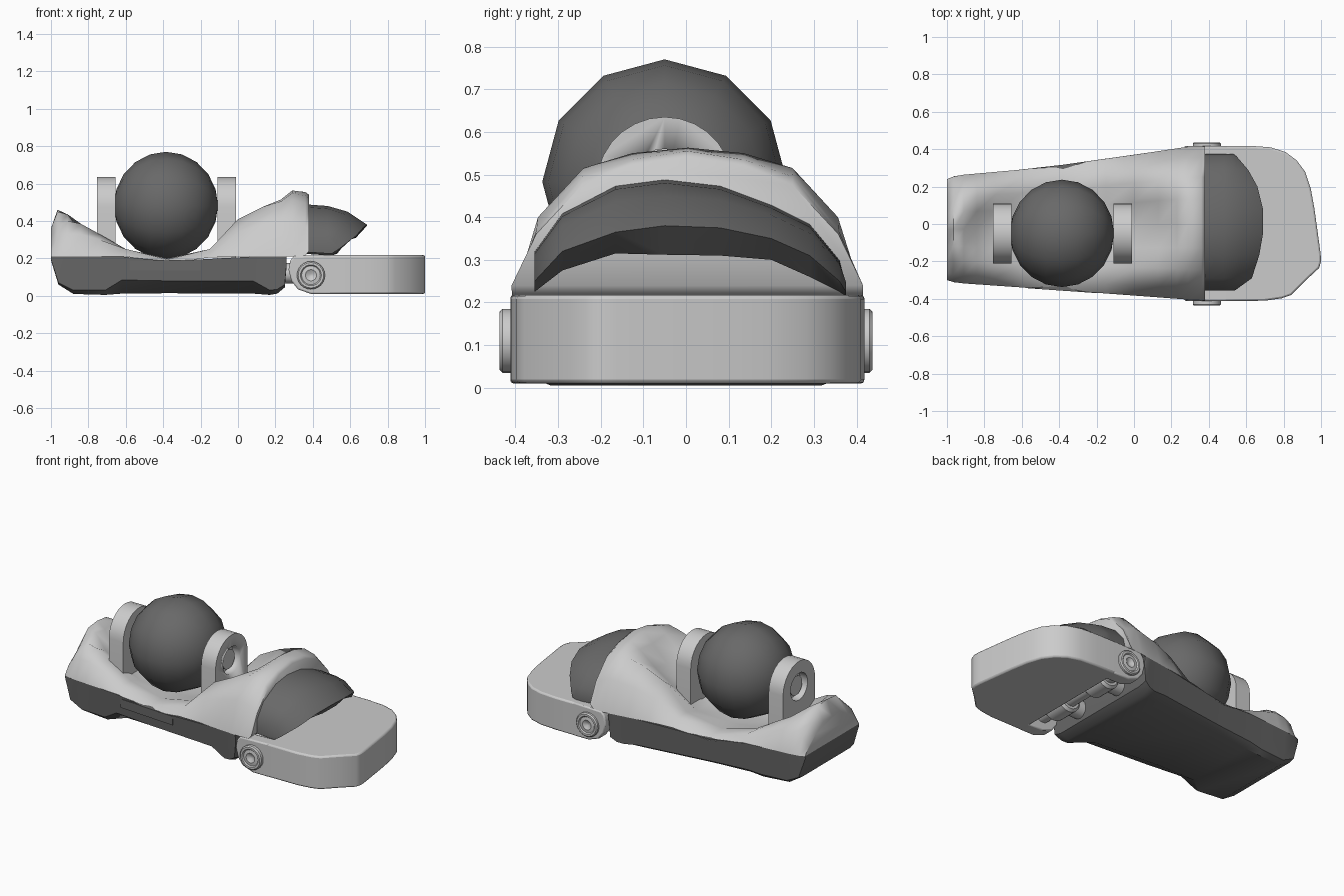
import bpy, bmesh, math

if "Cube" in bpy.data.objects:
    bpy.data.objects.remove(bpy.data.objects["Cube"])

dark = bpy.data.materials.new("dark_grey")
dark.diffuse_color = (0.14, 0.14, 0.14, 1)
dark.use_nodes = True
dark.node_tree.nodes["Principled BSDF"].inputs["Base Color"].default_value = dark.diffuse_color


def finish(name, bm, mat=None, angle=35, bevel=0):
    bmesh.ops.recalc_face_normals(bm, faces=bm.faces)
    me = bpy.data.meshes.new(name)
    bm.to_mesh(me)
    bm.free()
    ob = bpy.data.objects.new(name, me)
    bpy.context.collection.objects.link(ob)
    if mat:
        me.materials.append(mat)
    if bevel:
        m = ob.modifiers.new("bevel", 'BEVEL')
        m.width, m.segments, m.limit_method = bevel, 2, 'ANGLE'
        m.angle_limit = math.radians(60)
    bpy.ops.object.select_all(action='DESELECT')
    ob.select_set(True)
    bpy.context.view_layer.objects.active = ob
    bpy.ops.object.shade_smooth_by_angle(angle=math.radians(angle))
    return ob


def loft(name, rings, **kw):
    """Skin a list of closed rings and cap both ends."""
    bm = bmesh.new()
    vs = [[bm.verts.new(p) for p in r] for r in rings]
    n = len(rings[0])
    for a, b in zip(vs, vs[1:]):
        for i in range(n):
            j = (i + 1) % n
            bm.faces.new((a[i], a[j], b[j], b[i]))
    bm.faces.new(vs[0])
    bm.faces.new(vs[-1])
    return finish(name, bm, **kw)


def circle(r, n=24):
    return [(r * math.cos(2 * math.pi * i / n), r * math.sin(2 * math.pi * i / n)) for i in range(n)]


def lathe_y(name, cx, cz, profile, **kw):
    return loft(name, [[(cx + a, y, cz + b) for a, b in circle(r)] for r, y in profile], **kw)


def lerp(x, pts):
    for (x0, v0), (x1, v1) in zip(pts, pts[1:]):
        if x <= x1:
            return v0 + (v1 - v0) * (x - x0) / (x1 - x0)
    return pts[-1][1]


def side(x):
    """Centre line and half width of the foot plan at x."""
    l = lerp(x, [(-1, .24), (-.95, .26), (-.5, .3), (0, .37), (.3, .415), (.4, .415)])
    r = lerp(x, [(-1, -.30), (-.95, -.315), (-.3, -.36), (.3, -.405), (.4, -.41)])
    return (l + r) / 2, (l - r) / 2


def station(x, left, right):
    """Ring from two half profiles of (fraction of half width, z)."""
    c, w = side(x)
    return ([(x, c + u * w, z) for u, z in left] +
            [(x, c - u * w, z) for u, z in reversed(right) if u > 0])


# Upper shell: x, base z, heights from the centre outwards
shell = [(-1, .21, .36, .36, .31, .26), (-.965, .21, .46, .45, .37, .31),
         (-.91, .21, .42, .435, .40, .33), (-.84, .21, .31, .34, .385, .33),
         (-.74, .21, .26, .28, .33, .30), (-.6, .21, .22, .22, .25, .25),
         (-.38, .175, .20, .20, .20, .195), (-.15, .205, .22, .22, .25, .25),
         (0, .21, .30, .33, .41, .34), (.13, .21, .40, .425, .475, .38),
         (.23, .21, .505, .515, .505, .395), (.29, .21, .563, .55, .515, .40),
         (.36, .215, .555, .535, .495, .37), (.38, .24, .54, .52, .475, .36)]
rings = []
for x, b, *h in shell:
    half = list(zip((0, .32, .6, .86, 1), (*h, b)))
    rings.append(station(x, half, half))
loft("upper_shell", rings, angle=55)

# Sole: x, top z, then (fraction, z) of wall bottom and underside; arched on the front side only
sole = [(-1, .21, .99, .195, .95, .19), (-.96, .21, .97, .07, .85, .06),
        (-.88, .21, .95, .03, .85, .01), (-.71, .21, .95, .03, .86, .005),
        (-.62, .21, .97, .085, .62, .012), (-.38, .185, .97, .08, .6, .014),
        (.08, .21, .97, .08, .65, .012), (.17, .21, .96, .03, .8, .005),
        (.21, .21, .97, .035, .82, .012), (.25, .21, .98, .06, .85, .045),
        (.26, .21, .98, .17, .85, .16)]
rings = []
for x, t, a, za, b, zb in sole:
    flat = -.65 < x < .1
    left = [(0, t), (1, t), (.96, .04), (.84, zb)] if flat else [(0, t), (1, t), (a, za), (b, zb)]
    rings.append(station(x, left, [(0, t), (1, t), (a, za), (b, zb)]))
loft("sole", rings, mat=dark)

# Side plate above the arch
rings = []
for x in (-.58, -.2):
    c, w = side(x)
    rings.append([(x, c - w - d, z) for d, z in ((-.03, .135), (.002, .135), (.002, .19), (-.03, .19))])
loft("side_plate", rings, mat=dark)

# Ankle ball
bm = bmesh.new()
bmesh.ops.create_uvsphere(bm, u_segments=12, v_segments=10, radius=.287)
for v in bm.verts:
    x, y, z = v.co
    v.co = (-.385 + z * .97, -.05 + x, .483 + y)
finish("ankle_ball", bm, mat=dark, angle=45)

# Ankle brackets with a recessed disc on the outside
arch = [(-.21, .17)] + [(-.05 + .16 * math.cos(math.pi * (1 - i / 14)), .475 + .16 * math.sin(math.pi * i / 14))
                        for i in range(15)] + [(.11, .17)]
for tag, x0, x1, out in (("heel", -.755, -.655, -.755), ("toe", -.11, -.01, -.01)):
    ob = loft("bracket_" + tag, [[(x, y, z) for y, z in arch] for x in (x0, x1)])
    cut = loft("cutter_" + tag, [[(out + d, -.05 + a, .475 + b) for a, b in circle(.085)] for d in (-.05, .05)])
    cut.hide_render = True
    m = ob.modifiers.new("recess", 'BOOLEAN')
    m.object, m.operation, m.solver = cut, 'DIFFERENCE', 'EXACT'
    bpy.context.view_layer.objects.active = ob
    bpy.ops.object.modifier_apply(modifier=m.name)
    bpy.data.objects.remove(cut)
    mid = (x0 + x1) / 2
    loft("bracket_disc_" + tag, [[(mid + d, -.05 + a, .475 + b) for a, b in circle(.06)] for d in (-.03, .03)])

# Arched instep plate: y, back top z, front tip x z, front lower x z
tongue = [(-.355, .32, .54, .25, .50, .225), (-.29, .41, .63, .32, .56, .275),
          (-.165, .475, .67, .365, .61, .315), (-.05, .49, .69, .38, .63, .312),
          (.08, .475, .69, .375, .63, .31), (.2, .43, .66, .35, .60, .30),
          (.29, .385, .61, .31, .56, .26), (.36, .30, .55, .25, .52, .225),
          (.375, .24, .53, .225, .50, .215)]
loft("instep_plate", [[(.35, y, zt), (.48, y, zt * .7 + zt * .28), ((.48 + xf) / 2, y, zt * .5 + zf * .5 + .015),
                       (xf, y, zf), (xb, y, zb), (.35, y, zb + .01)]
                      for y, zt, xf, zf, xb, zb in tongue], mat=dark, angle=45)

# Toe cap
plan = [(.48, .418), (.62, .418), (.73, .41), (.81, .385), (.87, .34), (.915, .28), (.945, .19), (.965, .08),
        (.998, -.16), (1, -.20), (.99, -.235), (.92, -.30), (.84, -.38), (.79, -.397), (.70, -.41), (.48, -.412)]
loft("toe_cap", [[(x, y, z) for x, y in plan] for z in (.01, .218)], bevel=.01, angle=50)

# Toe arms with rounded ends and hinge caps
arm = [(.50, .218), (.30, .213), (.28, .19), (.27, .14), (.285, .08), (.32, .035), (.39, .01), (.50, .01)]
for s, w, tag in ((1, .418, "left"), (-1, .412, "right")):
    loft("toe_arm_" + tag, [[(x, s * y, z) for x, z in arm] for y in (w - .08, w)], bevel=.008)
    lathe_y("hinge_cap_" + tag, .39, .11,
            [(.075, s * .39), (.075, s * .43), (.068, s * .437), (.056, s * .437), (.05, s * .43),
             (.03, s * .433), (.008, s * .42)])

# Toe axle with two drive rods running into the sole
lathe_y("toe_axle", .39, .11, [(.05, -.36), (.05, .36)])
for tag, y in (("left", .17), ("right", -.17)):
    lathe_y("toe_knuckle_" + tag, .39, .11,
            [(.065, y - .08), (.08, y - .065), (.08, y + .065), (.065, y + .08)])
    loft("drive_rod_" + tag, [[(x, y + a, .12 + b) for a, b in circle(.055, 12)] for x in (.22, .52)])
